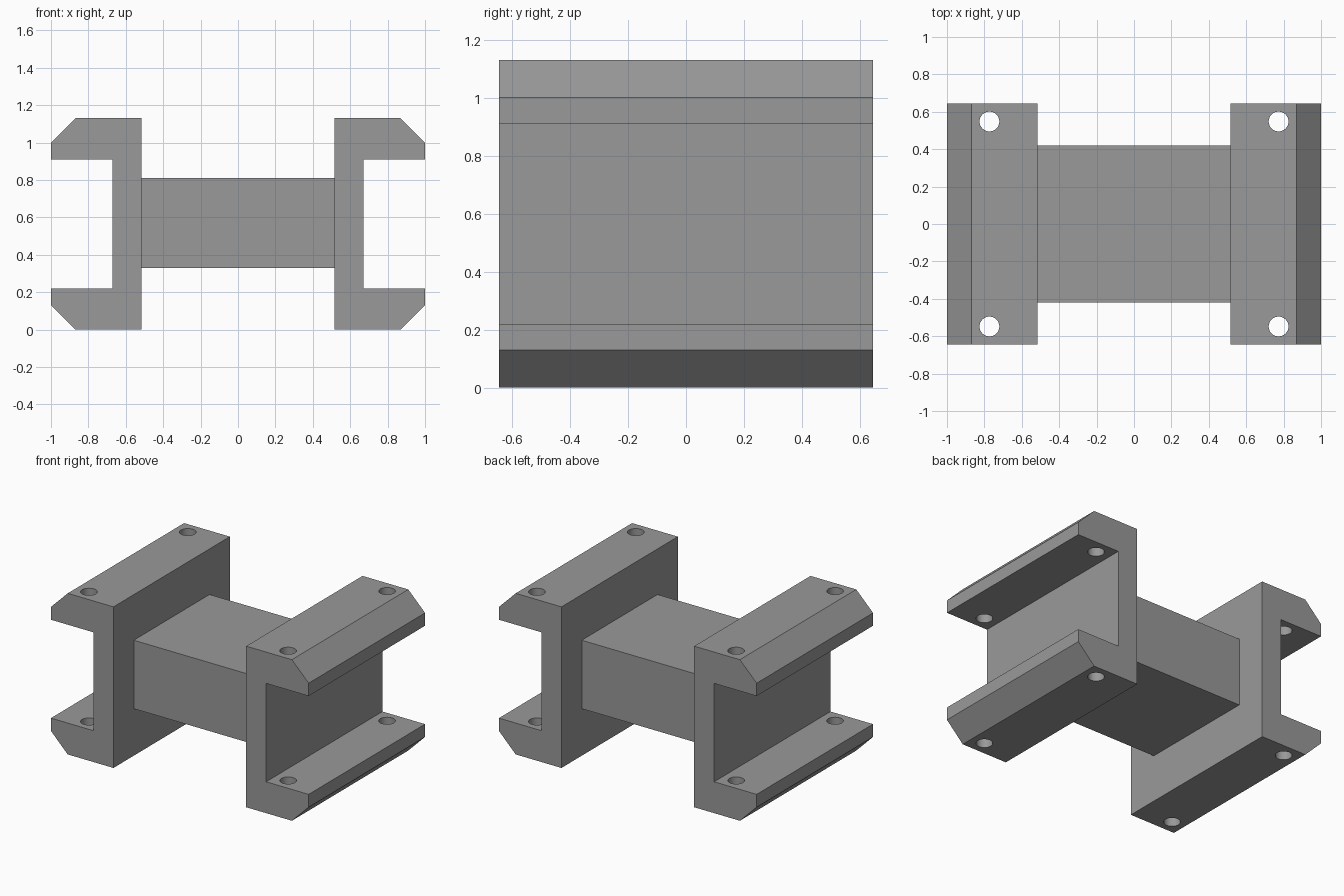
import bpy
import bmesh

if "Cube" in bpy.data.objects:
    bpy.data.objects.remove(bpy.data.objects["Cube"])

GREY = bpy.data.materials.new("mid_grey")
GREY.diffuse_color = (0.32, 0.32, 0.32, 1)
GREY.use_nodes = True
GREY.node_tree.nodes["Principled BSDF"].inputs["Base Color"].default_value = GREY.diffuse_color

HALF_DEPTH = 0.645
HEIGHT = 1.13
INNER, WEB, TIP, CHAMFER = 0.515, 0.67, 1.0, 0.13
LIP = 0.22


def add_object(name, bm):
    bmesh.ops.recalc_face_normals(bm, faces=bm.faces)
    mesh = bpy.data.meshes.new(name)
    bm.to_mesh(mesh)
    bm.free()
    mesh.materials.append(GREY)
    obj = bpy.data.objects.new(name, mesh)
    bpy.context.collection.objects.link(obj)
    return obj


def channel(name, side):
    # C-shaped profile with chamfered outer corners, extruded along y
    lower = [(INNER, 0), (TIP - CHAMFER, 0), (TIP, CHAMFER), (TIP, LIP), (WEB, LIP)]
    profile = lower + [(x, HEIGHT - z) for x, z in reversed(lower)]
    bm = bmesh.new()
    face = bm.faces.new([bm.verts.new((side * x, -HALF_DEPTH, z)) for x, z in profile])
    grown = bmesh.ops.extrude_face_region(bm, geom=[face])
    verts = [v for v in grown["geom"] if isinstance(v, bmesh.types.BMVert)]
    bmesh.ops.translate(bm, verts=verts, vec=(0, 2 * HALF_DEPTH, 0))
    return add_object(name, bm)


def drill(obj, x, y):
    # Vertical bolt hole through both lips
    bpy.ops.mesh.primitive_cylinder_add(vertices=32, radius=0.053, depth=2,
                                        location=(x, y, HEIGHT / 2))
    cutter = bpy.context.object
    cutter.name = "hole_cutter"
    cutter.data.materials.append(GREY)
    cutter.hide_render = True
    mod = obj.modifiers.new("hole", 'BOOLEAN')
    mod.operation, mod.solver, mod.object = 'DIFFERENCE', 'EXACT', cutter
    bpy.context.view_layer.objects.active = obj
    bpy.ops.object.modifier_apply(modifier=mod.name)
    bpy.data.objects.remove(cutter)


# Side channels with bolt holes
for name, side in (("left_channel", -1), ("right_channel", 1)):
    part = channel(name, side)
    for y in (-0.548, 0.548):
        drill(part, side * 0.773, y)
    bpy.ops.object.select_all(action='DESELECT')
    part.select_set(True)
    bpy.context.view_layer.objects.active = part
    bpy.ops.object.shade_smooth_by_angle()

# Central block joining the channels
bm = bmesh.new()
bmesh.ops.create_cube(bm, size=1)
bmesh.ops.scale(bm, verts=bm.verts, vec=(2 * INNER, 0.84, 0.48))
bmesh.ops.translate(bm, verts=bm.verts, vec=(0, 0, 0.57))
add_object("centre_block", bm)
